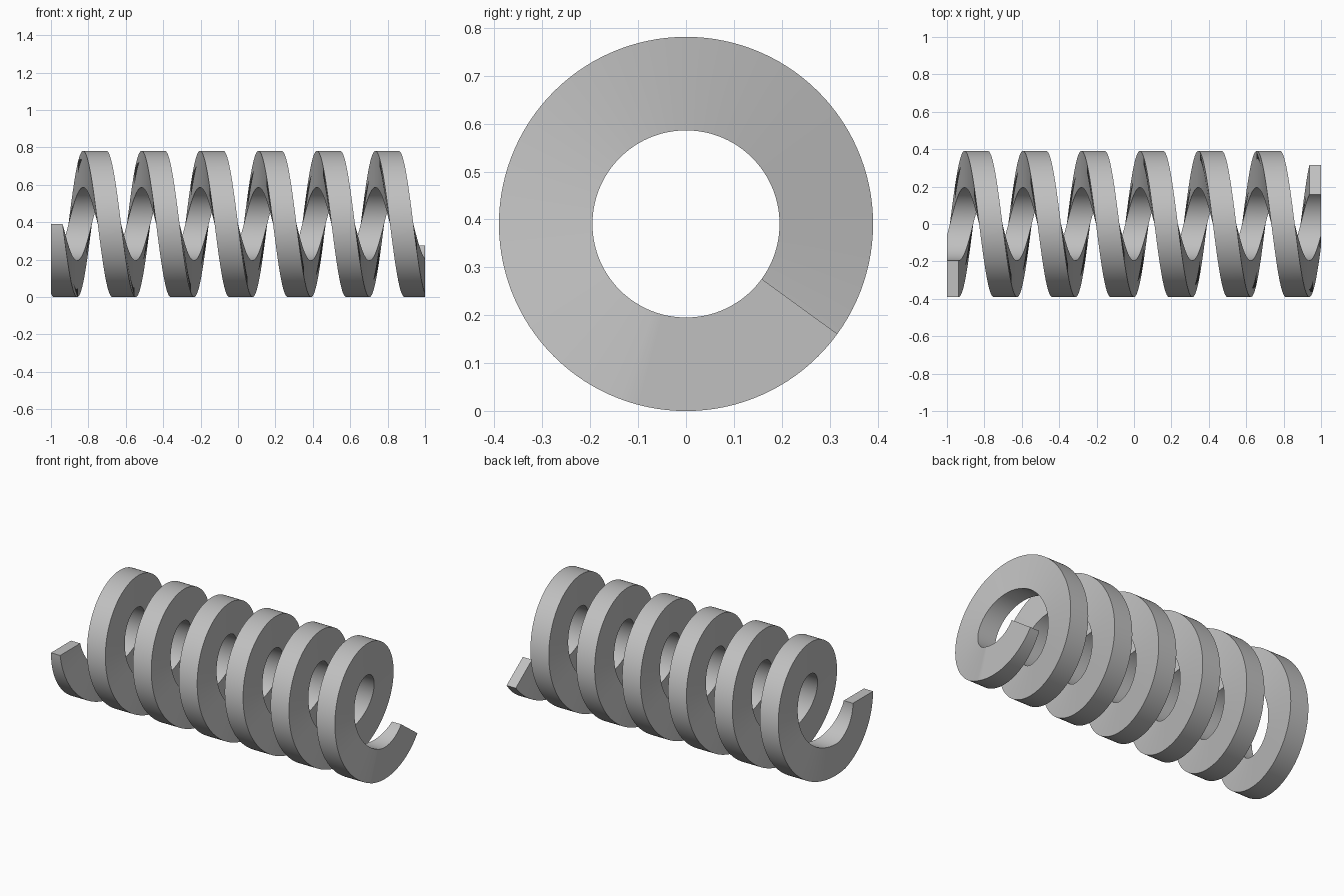
import bpy, bmesh
from math import radians, cos, sin, pi

cube = bpy.data.objects.get("Cube")
if cube:
    bpy.data.objects.remove(cube, do_unlink=True)

# Spring proportions
TURNS = 6.4
PITCH = 2 / TURNS
OUTER = 1.25 * PITCH
INNER = OUTER / 2
HALF_WIDTH = 0.2 * PITCH
STEPS = 120  # per turn

steel = bpy.data.materials.new("grey steel")
steel.use_nodes = True
colour = (0.53, 0.53, 0.53, 1)
steel.diffuse_color = colour
steel.node_tree.nodes["Principled BSDF"].inputs["Base Color"].default_value = colour


def ground(x):
    """Flatten the wire at both end planes."""
    return max(-1, min(1, x))


# Rectangular wire swept along a helix about the x axis
bm = bmesh.new()
rings = []
for i in range(round(TURNS * STEPS) + 1):
    turn = i / STEPS
    angle = pi + 2 * pi * turn
    middle = -1 + PITCH * turn
    corners = [(-HALF_WIDTH, INNER), (HALF_WIDTH, INNER),
               (HALF_WIDTH, OUTER), (-HALF_WIDTH, OUTER)]
    rings.append([bm.verts.new((ground(middle + dx), r * cos(angle), OUTER + r * sin(angle)))
                  for dx, r in corners])
for a, b in zip(rings, rings[1:]):
    for k in range(4):
        n = (k + 1) % 4
        bm.faces.new((a[k], a[n], b[n], b[k]))

# Wire end caps
bm.faces.new(rings[0])
bm.faces.new(rings[-1])
bmesh.ops.recalc_face_normals(bm, faces=bm.faces)

mesh = bpy.data.meshes.new("coil_spring")
bm.to_mesh(mesh)
bm.free()
mesh.materials.append(steel)
spring = bpy.data.objects.new("coil_spring", mesh)
bpy.context.collection.objects.link(spring)

# Smooth sides with crisp wire edges
bpy.ops.object.select_all(action="DESELECT")
spring.select_set(True)
bpy.context.view_layer.objects.active = spring
bpy.ops.object.shade_smooth_by_angle(angle=radians(30))
